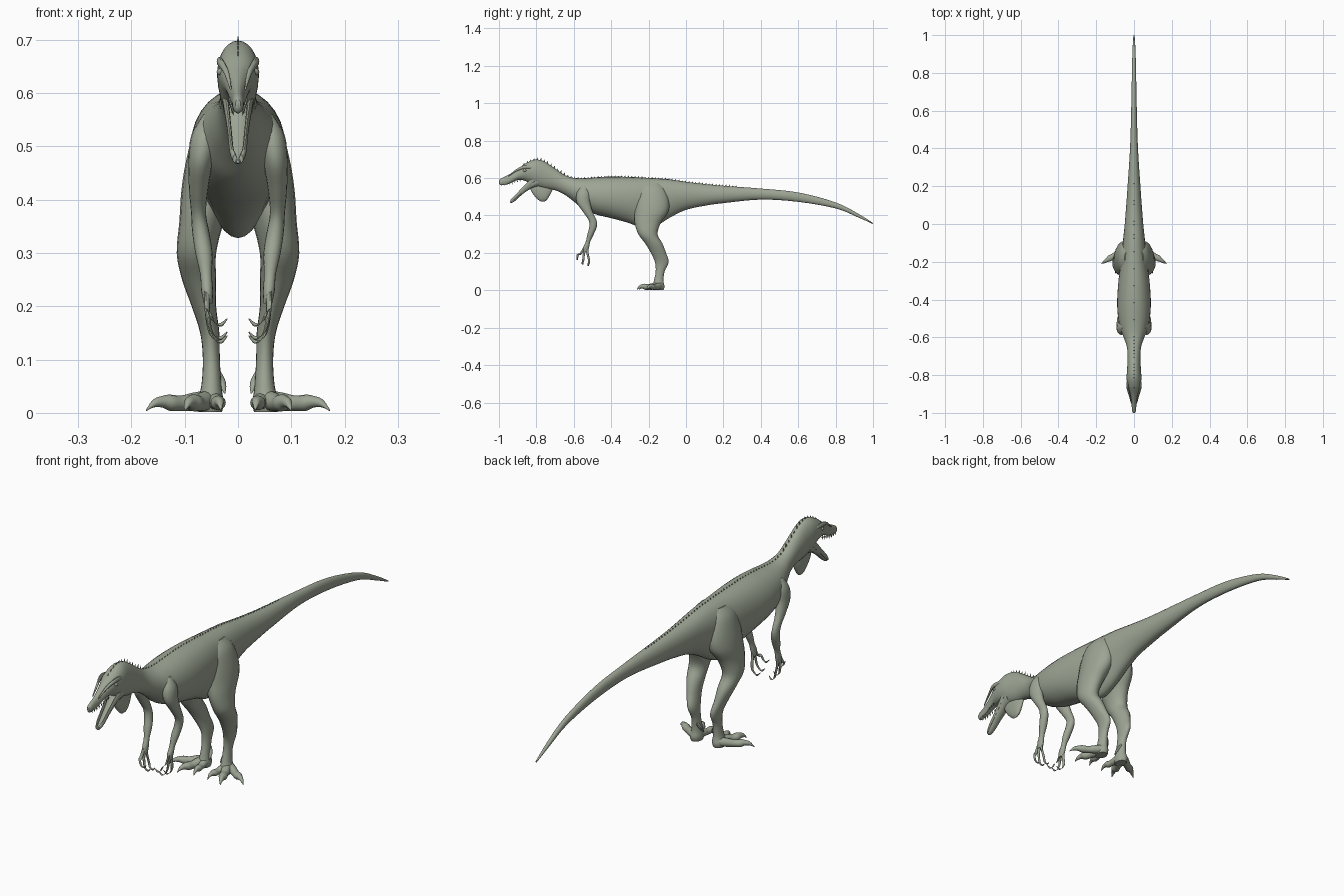
import bpy, math
from mathutils import Vector

skin = bpy.data.materials.new("sage_skin")
skin.diffuse_color = (0.34, 0.38, 0.30, 1)


def finish(name, verts, faces, mirror=False, angle=40):
    me = bpy.data.meshes.new(name)
    me.from_pydata(verts, [], faces)
    me.materials.append(skin)
    for p in me.polygons:
        p.use_smooth = True
    me.set_sharp_from_angle(angle=math.radians(angle))
    ob = bpy.data.objects.new(name, me)
    bpy.context.collection.objects.link(ob)
    if mirror:
        ob.modifiers.new("mirror", 'MIRROR').use_mirror_merge = False
    return ob


def spline(rows, steps):
    """Smooth interpolation through rows of numbers."""
    out = []
    for i in range(len(rows) - 1):
        a, b, c, d = (rows[max(0, min(len(rows) - 1, i + k))] for k in (-1, 0, 1, 2))
        for s in range(steps):
            t = s / steps
            out.append([0.5 * (2 * q + (r - p) * t + (2 * p - 5 * q + 4 * r - w) * t * t
                               + (3 * q - p - 3 * r + w) * t ** 3)
                        for p, q, r, w in zip(a, b, c, d)])
    out.append(list(rows[-1]))
    return out


def loft(name, rows, u, v, n=16, steps=4, mirror=False, egg=False):
    """Rows: x, y, z, radius along u, radius along v, (egg factor)."""
    u, v = Vector(u).normalized(), Vector(v).normalized()
    rows = spline(rows, steps)
    verts, faces = [], []
    for r in rows:
        k = r[5] if egg else 0
        for j in range(n):
            a = 2 * math.pi * j / n
            verts.append(Vector(r[:3])
                         + u * max(r[3], .0008) * math.cos(a) * (1 + k * math.sin(a))
                         + v * max(r[4], .0008) * math.sin(a))
    for i in range(len(rows) - 1):
        for j in range(n):
            k = (j + 1) % n
            faces.append((i * n + j, i * n + k, (i + 1) * n + k, (i + 1) * n + j))
    faces.append(tuple(reversed(range(n))))
    faces.append(tuple(range(len(verts) - n, len(verts))))
    # consistent outward winding
    if (Vector(rows[-1][:3]) - Vector(rows[0][:3])).dot(u.cross(v)) < 0:
        faces = [tuple(reversed(f)) for f in faces]
    return finish(name, verts, faces, mirror)


X, Y, Z = (1, 0, 0), (0, 1, 0), (0, 0, 1)

# body from snout to tail tip: y, top, bottom, half width, egg factor
body = [(-1.0, .588, .572, .005, 0), (-.99, .597, .562, .010, 0), (-.95, .617, .568, .014, -.1),
        (-.90, .648, .590, .024, -.1), (-.86, .677, .585, .035, .1), (-.81, .698, .560, .039, .1),
        (-.76, .690, .545, .036, 0), (-.70, .651, .535, .034, 0), (-.65, .617, .512, .038, 0),
        (-.60, .601, .475, .055, 0), (-.55, .599, .435, .074, 0), (-.48, .604, .405, .086, 0),
        (-.40, .608, .386, .089, 0), (-.30, .606, .358, .082, .1), (-.22, .602, .328, .072, .2),
        (-.15, .598, .350, .064, .2), (-.08, .592, .392, .057, .15), (0, .580, .430, .049, .1),
        (.10, .568, .452, .041, 0), (.20, .559, .466, .034, 0), (.40, .544, .485, .021, 0),
        (.60, .523, .473, .015, 0), (.80, .470, .438, .011, 0), (.92, .410, .390, .008, 0),
        (1.0, .360, .354, .003, 0)]
loft("body", [(0, y, (t + b) / 2, w, (t - b) / 2, k) for y, t, b, w, k in body],
     X, Z, n=28, egg=True)

# throat pouch
loft("throat_pouch", [(0, -.835, .56, .004, .015), (0, -.815, .545, .010, .035),
                      (0, -.78, .530, .014, .053), (0, -.75, .528, .014, .050),
                      (0, -.73, .535, .010, .030), (0, -.715, .545, .004, .01)], X, Z)

# lower jaw: floor with raised side rails
loft("jaw_floor", [(0, -.79, .585, .030, .03), (0, -.83, .565, .024, .022),
                   (0, -.87, .528, .018, .011), (0, -.91, .490, .014, .009),
                   (0, -.93, .475, .010, .007), (0, -.94, .472, .003, .003)], X, Z)
loft("jaw_rail", [(.026, -.80, .605, .006, .016), (.021, -.84, .570, .005, .016),
                  (.016, -.88, .532, .004, .013), (.012, -.92, .493, .004, .010),
                  (.006, -.938, .477, .004, .007)], X, Z, n=10, mirror=True)

# brow ridges, eyes and upper teeth
loft("brow_ridge", [(.014, -.95, .610, .002, .003), (.022, -.91, .640, .005, .006),
                    (.033, -.87, .658, .006, .009), (.034, -.84, .658, .005, .008),
                    (.033, -.81, .655, .002, .003)], X, Z, n=10, mirror=True)
loft("eye", [(.029, -.872, .640, .001, .001), (.032, -.866, .640, .006, .006),
             (.034, -.858, .640, .006, .006), (.033, -.852, .640, .001, .001)],
     X, Z, n=10, mirror=True)
tv, tf = [], []
for i in range(8):
    y, x, z = -.985 + i * .014, .008 + i * .0012, .571 + max(0, i - 2) * .004
    s = len(tv)
    tv += [(x - .002, y - .003, z), (x + .002, y - .003, z), (x + .002, y + .003, z),
           (x - .002, y + .003, z), (x, y, z - .013)]
    tf += [(s + (k + 1) % 4, s + k, s + 4) for k in range(4)] + [(s, s + 1, s + 2, s + 3)]
finish("upper_teeth", tv, tf, mirror=True)

# row of small spines along the crest and back
tops = spline([(y, t) for y, t, *_ in body], 8)


def top_at(y):
    return min(tops, key=lambda p: abs(p[0] - y))[1]


sv, sf = [], []
for i in range(64):
    y = -.87 + i * .018
    h = .011 if y < -.65 else .007
    z, s = top_at(y), len(sv)
    sv += [(-.003, y, z - .008), (0, y - .008, z - .008), (.003, y, z - .008),
           (0, y + .008, z - .008), (0, y + .006, z + h)]
    sf += [(s + k, s + (k + 1) % 4, s + 4) for k in range(4)] + [(s + 3, s + 2, s + 1, s)]
finish("back_spines", sv, sf)

# hind legs from hip to ankle: z, front y, back y, centre x, half width
leg = [(.575, -.22, -.14, .030, .020), (.54, -.255, -.11, .038, .040),
       (.48, -.272, -.09, .046, .050), (.42, -.276, -.095, .055, .051),
       (.36, -.274, -.135, .068, .042), (.30, -.255, -.152, .078, .037),
       (.25, -.218, -.126, .073, .032), (.20, -.188, -.107, .064, .023),
       (.15, -.166, -.093, .053, .018), (.10, -.162, -.115, .050, .016),
       (.05, -.172, -.120, .050, .019), (.02, -.180, -.115, .052, .025),
       (.002, -.175, -.120, .052, .022)]
loft("hind_leg", [(x, (f + b) / 2, z, w, (b - f) / 2) for z, f, b, x, w in leg],
     X, Y, n=20, mirror=True)


# toes with curved claws
def toe(name, base, tip, r):
    b, t = Vector(base), Vector(tip)
    d = t - b
    rows = []
    for f, z, w, h in ((0, .024, 1, 1.1), (.25, .021, 1, 1), (.45, .018, .85, .85),
                       (.62, .019, .95, .9), (.74, .021, .65, .65), (.88, .018, .42, .45),
                       (1, .005, .06, .1)):
        p = b + d * f
        rows.append((p.x, p.y, z, r * w, r * h))
    loft(name, rows, (-d.y, d.x, 0), Z, n=12, steps=3, mirror=True)


toe("inner_toe", (.045, -.15, 0), (.032, -.250, 0), .015)
toe("middle_toe", (.055, -.15, 0), (.100, -.262, 0), .018)
toe("outer_toe", (.055, -.135, 0), (.172, -.210, 0), .017)
loft("dewclaw", [(.042, -.130, .080, .008, .008), (.033, -.137, .064, .008, .008),
                 (.028, -.145, .050, .006, .006), (.025, -.155, .036, .001, .001)],
     X, Y, n=10, mirror=True)

# arms from shoulder to palm
loft("arm", [(.050, -.545, .56, .015, .015), (.062, -.548, .52, .026, .036),
             (.070, -.548, .47, .023, .036), (.074, -.525, .42, .018, .026),
             (.074, -.500, .375, .014, .021), (.070, -.497, .34, .016, .020),
             (.064, -.510, .30, .016, .017), (.060, -.524, .26, .011, .012),
             (.058, -.534, .23, .011, .016), (.056, -.538, .205, .008, .012)],
     X, Y, mirror=True)

# fingers with inward curling claws
for name, y0, y1, zt in (("front_finger", -.545, -.582, .165),
                         ("middle_finger", -.538, -.553, .140),
                         ("rear_finger", -.530, -.522, .133)):
    m = (y0 + y1) / 2
    loft(name, [(.058, y0, .225, .007, .007), (.058, m, .195, .007, .006),
                (.054, y1 + .004, zt + .025, .006, .006), (.046, y1, zt + .006, .006, .005),
                (.033, y1, zt, .004, .004), (.020, y1 - .003, zt + .012, .001, .001)],
         (1, 0, .9), Y, n=10, mirror=True)
